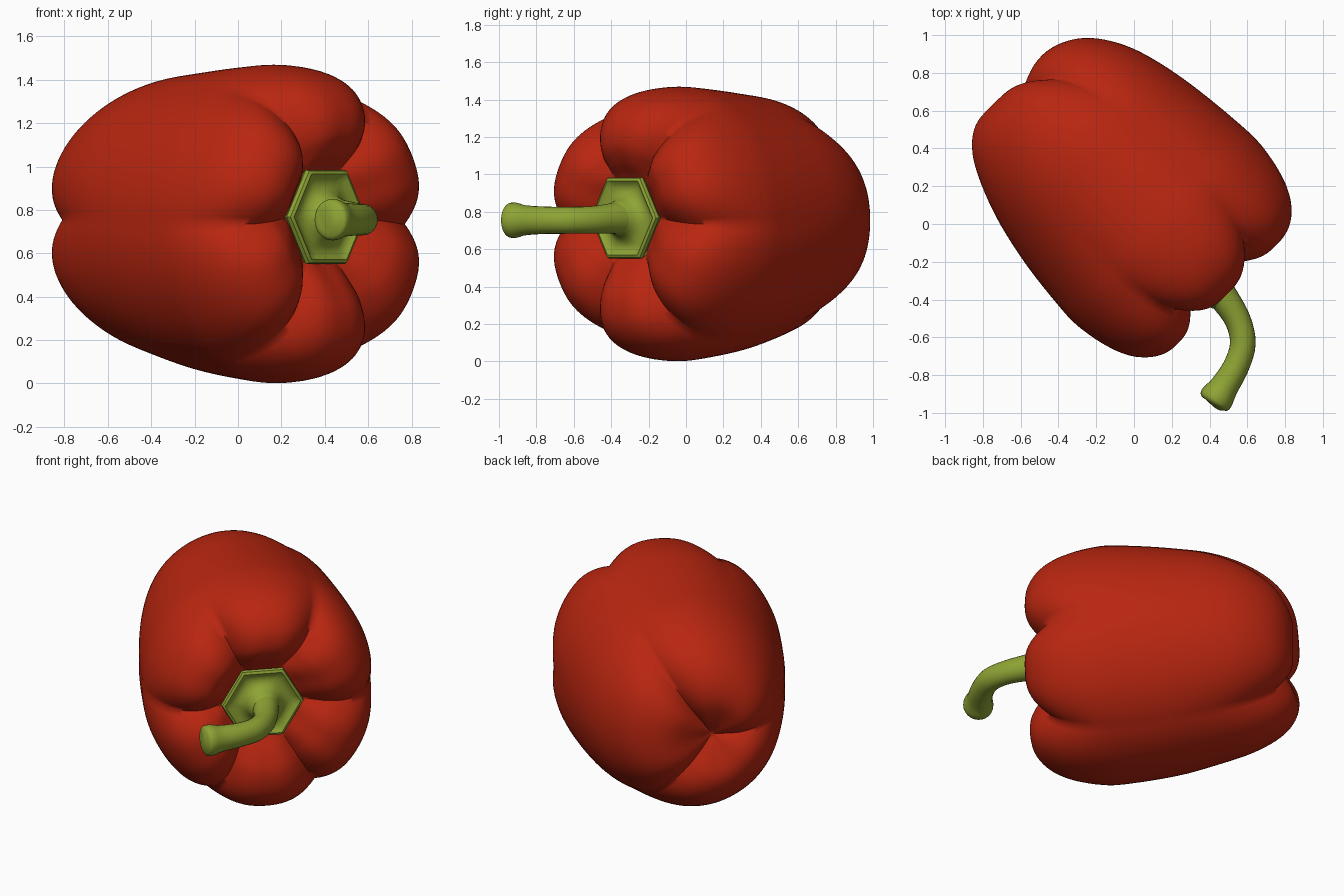
import bpy
import math
from mathutils import Vector

if "Cube" in bpy.data.objects:
    bpy.data.objects.remove(bpy.data.objects["Cube"])

S = math.sqrt(0.5)
AXIS = Vector((S, -S, 0))     # toward the stem
SIDE = Vector((S, S, 0))
UP = Vector((0, 0, 1))


def material(name, rgb):
    m = bpy.data.materials.new(name)
    m.diffuse_color = (*rgb, 1)
    m.use_nodes = True
    m.node_tree.nodes["Principled BSDF"].inputs["Base Color"].default_value = m.diffuse_color
    return m


red = material("pepper red", (0.48, 0.019, 0.005))
green = material("stem green", (0.27, 0.37, 0.035))


def spline(pts, n):
    """Catmull-Rom samples through tuples of any length."""
    out = []
    for i in range(len(pts) - 1):
        a, b = pts[max(i - 1, 0)], pts[i]
        c, d = pts[i + 1], pts[min(i + 2, len(pts) - 1)]
        for k in range(n):
            t = k / n
            out.append(tuple(
                0.5 * (2 * q + (r - p) * t + (2 * p - 5 * q + 4 * r - s) * t * t
                       + (3 * q - p - 3 * r + s) * t ** 3)
                for p, q, r, s in zip(a, b, c, d)))
    out.append(tuple(pts[-1]))
    return out


def loft(name, rings, mat, angle):
    """Skin equal-length rings and close both ends with a fan."""
    n = len(rings[0])
    verts = [v for ring in rings for v in ring]
    faces = []
    for i in range(len(rings) - 1):
        for j in range(n):
            k = (j + 1) % n
            faces.append((i * n + j, i * n + k, (i + 1) * n + k, (i + 1) * n + j))
    for base, flip in ((0, True), ((len(rings) - 1) * n, False)):
        centre = sum((Vector(v) for v in verts[base:base + n]), Vector()) / n
        verts.append(centre)
        c = len(verts) - 1
        for j in range(n):
            a, b = base + j, base + (j + 1) % n
            faces.append((b, a, c) if flip else (a, b, c))
    me = bpy.data.meshes.new(name)
    me.from_pydata([tuple(v) for v in verts], [], faces)
    me.materials.append(mat)
    ob = bpy.data.objects.new(name, me)
    bpy.context.collection.objects.link(ob)
    bpy.ops.object.select_all(action='DESELECT')
    ob.select_set(True)
    bpy.context.view_layer.objects.active = ob
    bpy.ops.object.mode_set(mode='EDIT')
    bpy.ops.mesh.select_all(action='SELECT')
    bpy.ops.mesh.normals_make_consistent(inside=False)
    bpy.ops.object.mode_set(mode='OBJECT')
    bpy.ops.object.shade_smooth_by_angle(angle=math.radians(angle))
    return ob


# Fruit: lobe radius, lobe height, crease radius, crease height,
# side offset, z offset (stem dimple -> shoulder -> blossom end)
profile = [
    (0.01, .45, 0.01, .45, .06, .77), (.14, .455, .14, .45, .06, .77),
    (.22, .50, .22, .47, .06, .765), (.30, .565, .30, .495, .07, .755),
    (.40, .61, .39, .515, .08, .745), (.52, .595, .49, .49, .09, .735),
    (.62, .51, .585, .42, .09, .735), (.68, .37, .65, .31, .09, .735),
    (.705, .18, .69, .16, .09, .735), (.695, 0, .685, 0, .09, .738),
    (.665, -.25, .655, -.25, .09, .745), (.62, -.50, .60, -.49, .09, .76),
    (.56, -.70, .52, -.67, .085, .76), (.47, -.86, .42, -.80, .07, .755),
    (.36, -.95, .31, -.87, .05, .745), (.24, -.975, .20, -.89, .03, .735),
    (.11, -.93, .10, -.88, .01, .73), (.01, -.87, .01, -.87, .0, .73),
]
N = 120
rings = []
for lr, ld, cr, cd, op, oz in spline(profile, 5):
    # six creases at the stem end blend into three at the blossom end
    mix = min(1, max(0, (0.1 - ld) / 0.4)) if lr > 0.02 else float(ld < 0)
    ring = []
    for j in range(N):
        a = 2 * math.pi * j / N
        six = (1 - abs(math.sin(3 * a))) ** 1.6
        three = (1 - abs(math.sin(1.5 * (a - math.pi / 3)))) ** 2.2
        w = six * (1 - mix) + three * mix
        r = lr + (cr - lr) * w
        d = ld + (cd - ld) * w
        ring.append(AXIS * d + SIDE * (op + r * math.cos(a) * 0.985)
                    + UP * (oz + r * math.sin(a) * 1.04))
    rings.append(ring)
loft("pepper_fruit", rings, red, 80)

# Calyx: hexagonal dish rising into the stem (radius, height, hexagon share)
calyx = [(.16, .44, 1), (.225, .47, 1), (.25, .51, 1), (.245, .53, 1),
         (.228, .537, 1), (.212, .525, 1), (.18, .515, .8), (.145, .52, .4),
         (.115, .535, .1), (.095, .565, 0), (.08, .61, 0), (.06, .63, 0)]
M = 48
rings = []
for r, d, h in calyx:
    ring = []
    for j in range(M):
        a = 2 * math.pi * j / M
        local = (a + math.pi / 6) % (math.pi / 3) - math.pi / 6
        side = math.cos(math.pi / 6) / math.cos(math.pi / 6 - abs(local))
        q = r * (1 - h + h * side)
        ring.append(AXIS * d + SIDE * (.057 + q * math.cos(a))
                    + UP * (.768 + q * math.sin(a)))
    rings.append(ring)
loft("calyx", rings, green, 40)

# Stem: swept tube, x, y, z, radius, flared with a rounded tip
path = spline([(.41, -.31, .768, .09), (.475, -.39, .765, .078),
               (.55, -.51, .757, .069), (.576, -.635, .755, .068),
               (.54, -.755, .755, .069), (.478, -.86, .755, .076),
               (.445, -.91, .755, .089), (.425, -.94, .755, .086),
               (.416, -.954, .755, .06), (.412, -.959, .755, .02)], 4)
rings = []
for i, (x, y, z, r) in enumerate(path):
    a, b = path[max(i - 1, 0)], path[min(i + 1, len(path) - 1)]
    t = Vector((b[0] - a[0], b[1] - a[1], 0)).normalized()
    across = t.cross(UP)
    rings.append([Vector((x, y, z)) + across * (r * math.cos(k * math.pi / 12))
                  + UP * (r * 1.06 * math.sin(k * math.pi / 12))
                  for k in range(24)])
loft("stem", rings, green, 60)
